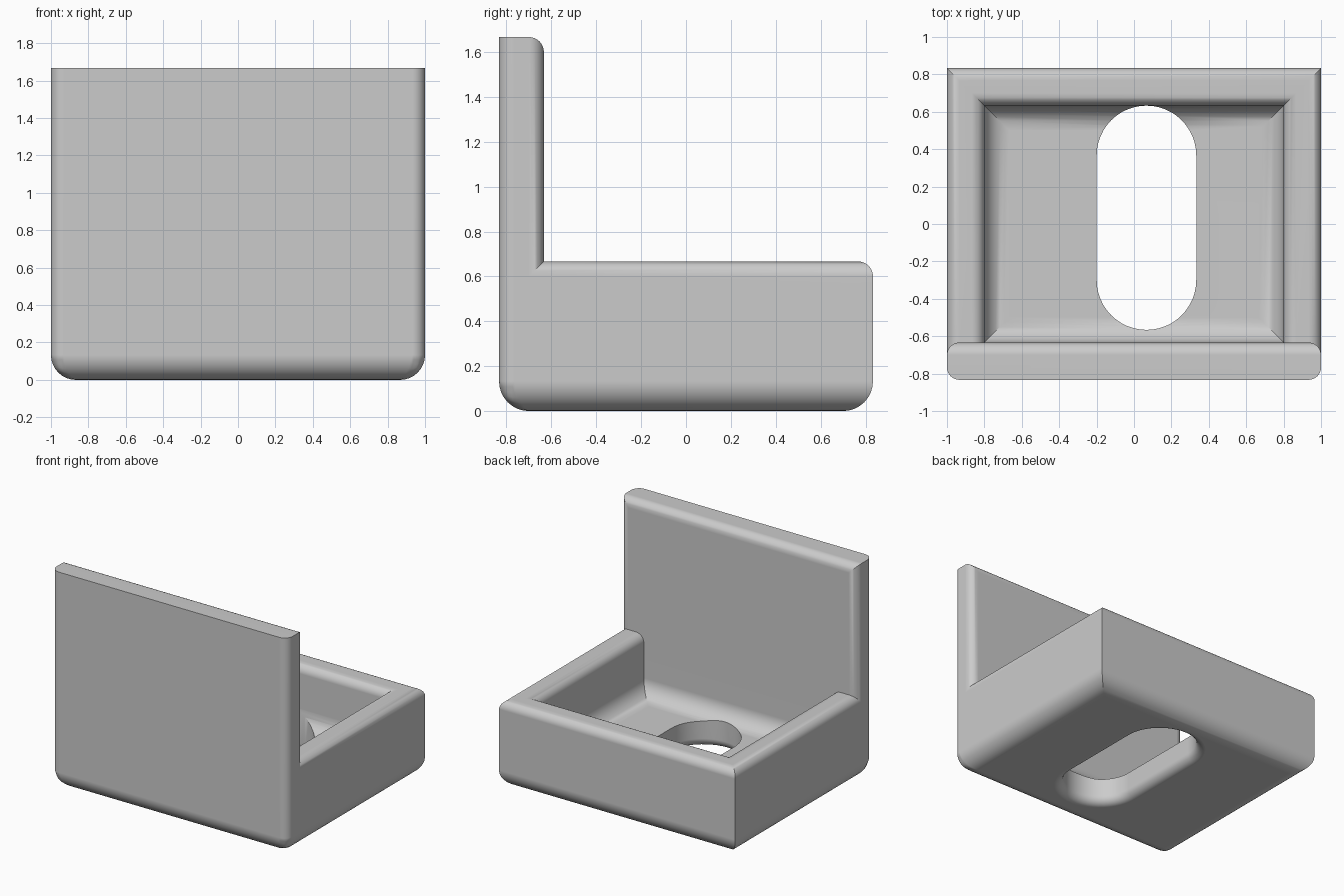
import bpy, bmesh
from math import sin, cos, pi

cube = bpy.data.objects.get("Cube")
if cube:
    bpy.data.objects.remove(cube)

U = 1 / 15                      # design unit
DEPTH, TRAY, WALL = 12.5 * U, 10 * U, 3 * U
SMALL, BIG, STEPS = U, 2 * U, 8
HEIGHT = 25 * U
INNER = DEPTH - WALL            # half depth of the cavity
QUARTER = [i * pi / 2 / STEPS for i in range(STEPS + 1)]


def finish(bm, name):
    bmesh.ops.recalc_face_normals(bm, faces=bm.faces)
    mesh = bpy.data.meshes.new(name)
    bm.to_mesh(mesh)
    bm.free()
    obj = bpy.data.objects.new(name, mesh)
    bpy.context.collection.objects.link(obj)
    return obj


def loft(rings, name):
    """Closed solid through a stack of matching rings."""
    bm = bmesh.new()
    loops = [[bm.verts.new(p) for p in ring] for ring in rings]
    for a, b in zip(loops, loops[1:]):
        for i in range(len(a)):
            j = (i + 1) % len(a)
            bm.faces.new((a[i], a[j], b[j], b[i]))
    bm.faces.new(loops[0])
    bm.faces.new(loops[-1])
    return finish(bm, name)


# Tray with upright wall: L profile extruded along x
outline = [(-DEPTH, 0), (DEPTH, 0), (DEPTH, TRAY), (-INNER, TRAY),
           (-INNER, HEIGHT), (-DEPTH, HEIGHT)]
bm = bmesh.new()
side = bm.faces.new([bm.verts.new((-1, y, z)) for y, z in outline])
ext = bmesh.ops.extrude_face_region(bm, geom=[side])["geom"]
bmesh.ops.translate(bm, vec=(2, 0, 0),
                    verts=[v for v in ext if isinstance(v, bmesh.types.BMVert)])


# Rounding per edge: large underneath, small on the upper edges and front corners
def rounding(edge):
    a, b = (v.co for v in edge.verts)
    m = (a + b) / 2
    along_x = abs(a.x - b.x) > 1
    upright = abs(a.z - b.z) > 0.1
    if m.z < 0.01:
        return 1
    if upright:
        return 0.5 if m.y < 0 else 0
    if along_x:
        return 0.5 if m.y > 0 or (m.z > TRAY + 0.1 and m.y > -DEPTH + 0.1) else 0
    return 0.5 if m.z < TRAY + 0.1 else 0


weight = bm.edges.layers.float.new("bevel_weight_edge")
for e in bm.edges:
    e[weight] = rounding(e)
bracket = finish(bm, "tray_with_upright_wall")
bev = bracket.modifiers.new("rounded_edges", "BEVEL")
bev.limit_method, bev.width, bev.segments = "WEIGHT", BIG, STEPS
bev.use_clamp_overlap = False


# Cavity: filleted floor, flared rim on the three open sides
def rect(grow, z, front):
    x, y0, y1 = 12 * U + grow, -INNER - front, INNER + grow
    return [(-x, y0, z), (x, y0, z), (x, y1, z), (-x, y1, z)]


rings = []
for t in reversed(QUARTER):
    g = -BIG * (1 - cos(t))
    rings.append(rect(g, WALL + BIG * (1 - sin(t)), g))
for t in QUARTER:
    rings.append(rect(SMALL * (1 - cos(t)), TRAY - SMALL + SMALL * sin(t), 0))
rings.append(rect(SMALL, TRAY + U, 0))
cavity = loft(rings, "cavity_cutter")


# Slot through the floor, with a rounded lower edge
def stadium(grow, z, n=24):
    r = 4 * U - 0.0005 + grow
    pts = []
    for k, cy in ((0, 5 * U), (1, -5 * U)):
        for i in range(n + 1):
            a = pi * (k + i / n)
            pts.append((U + r * cos(a), U / 2 + cy + r * sin(a), z))
    return pts


rings = [stadium(SMALL, -U)]
rings += [stadium(SMALL * (1 - cos(t)), SMALL * (1 - sin(t))) for t in reversed(QUARTER)]
rings.append(stadium(0, 8 * U))
slot = loft(rings, "slot_cutter")

for cutter in (cavity, slot):
    cutter.hide_render = True
    mod = bracket.modifiers.new(cutter.name, "BOOLEAN")
    mod.operation, mod.solver, mod.object = "DIFFERENCE", "EXACT", cutter

# Apply the shape, drop the cutters, shade
bpy.context.view_layer.update()
bpy.ops.object.select_all(action="DESELECT")
bpy.context.view_layer.objects.active = bracket
bracket.select_set(True)
for mod in list(bracket.modifiers):
    bpy.ops.object.modifier_apply(modifier=mod.name)
for cutter in (cavity, slot):
    bpy.data.objects.remove(cutter)
bpy.ops.object.shade_smooth_by_angle(angle=pi / 6)
wn = bracket.modifiers.new("even_shading", "WEIGHTED_NORMAL")
wn.keep_sharp = True

grey = bpy.data.materials.new("plain_grey")
grey.use_nodes = True
color = (0.6, 0.6, 0.6, 1)
grey.diffuse_color = color
grey.node_tree.nodes["Principled BSDF"].inputs["Base Color"].default_value = color
bracket.data.materials.clear()
bracket.data.materials.append(grey)
